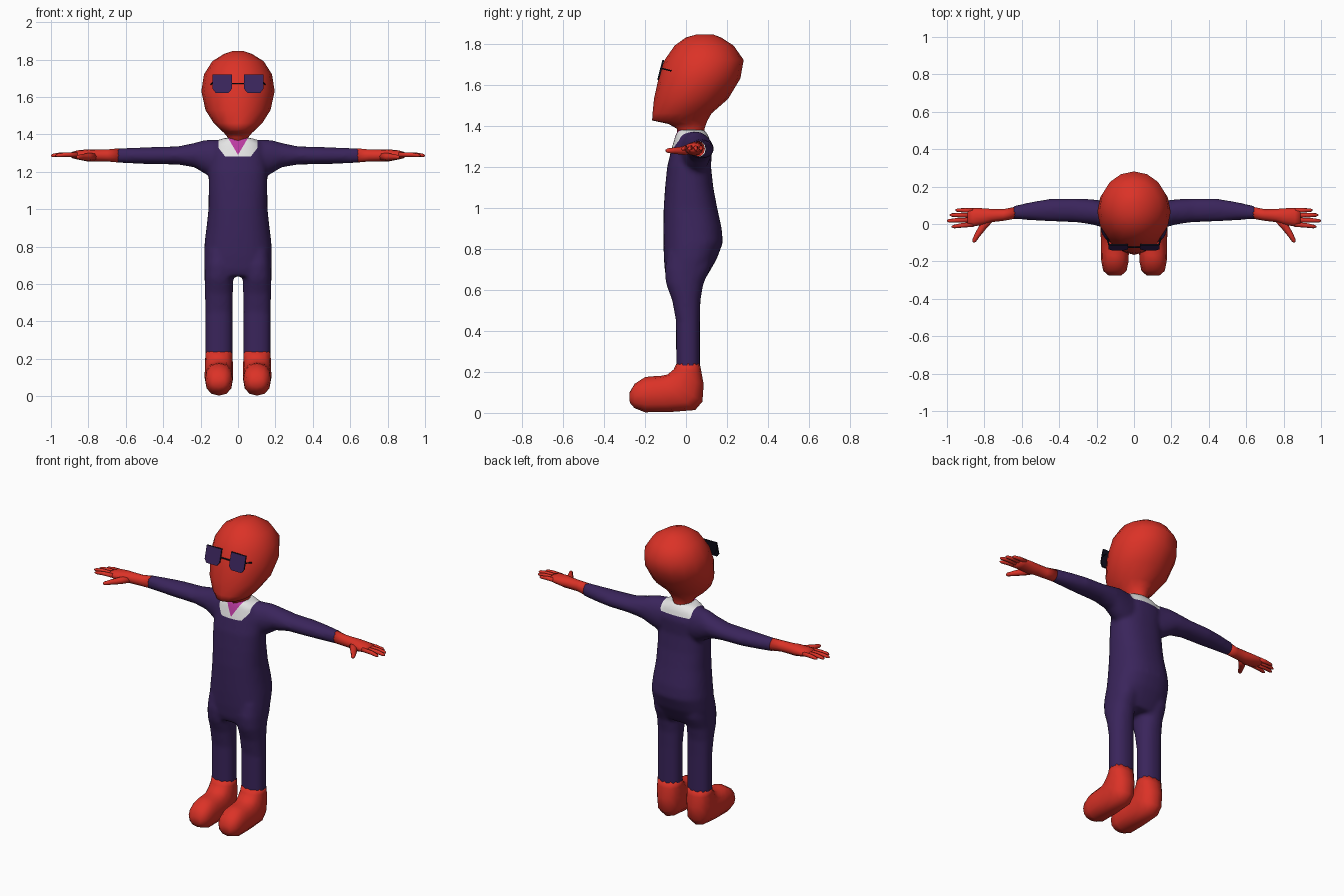
import bpy, bmesh, math
from mathutils import Vector as V

if "Cube" in bpy.data.objects:
    bpy.data.objects.remove(bpy.data.objects["Cube"])


def material(name, rgb):
    m = bpy.data.materials.new(name)
    m.diffuse_color = (*rgb, 1)
    m.use_nodes = True
    m.node_tree.nodes["Principled BSDF"].inputs["Base Color"].default_value = m.diffuse_color
    return m


RED = material("red skin", (0.71, 0.032, 0.02))
PURPLE = material("dark purple cloth", (0.042, 0.018, 0.105))
WHITE = material("white collar", (0.78, 0.78, 0.78))
MAGENTA = material("magenta shirt", (0.5, 0.045, 0.36))
BLACK = material("black frame", (0.006, 0.006, 0.015))


def ring(a, b, half, n=12, p=1.0):
    """Oval spanned by the end points a, b and a half-width vector."""
    a, b, half = V(a), V(b), V(half)
    mid, u = (a + b) / 2, (a - b) / 2
    f = lambda c: math.copysign(abs(c) ** p, c) if abs(c) > 1e-6 else 0
    return [mid + u * f(math.cos(t)) + half * f(math.sin(t))
            for t in (2 * math.pi * i / n for i in range(n))]


def loft(bm, rings):
    rows = [[bm.verts.new(c) for c in r] for r in rings]
    n = len(rows[0])
    for r, s in zip(rows, rows[1:]):
        for i in range(n):
            bm.faces.new((r[i], r[(i + 1) % n], s[(i + 1) % n], s[i]))
    bm.faces.new(rows[0])
    bm.faces.new(rows[-1])


def tube(bm, pts, radii, n=8):
    pts = [V(p) for p in pts]
    rings = []
    for i, (p, r) in enumerate(zip(pts, radii)):
        d = (pts[min(i + 1, len(pts) - 1)] - pts[max(i - 1, 0)]).normalized()
        u = d.cross(V((0, 0, 1))).normalized() * r
        rings.append(ring(p + u, p - u, d.cross(u), n))
    loft(bm, rings)


def finish(bm, name, mats, smooth=True):
    bmesh.ops.recalc_face_normals(bm, faces=bm.faces)
    for f in bm.faces:
        f.smooth = smooth
    me = bpy.data.meshes.new(name)
    bm.to_mesh(me)
    bm.free()
    for m in mats:
        me.materials.append(m)
    ob = bpy.data.objects.new(name, me)
    bpy.context.collection.objects.link(ob)
    return ob


def level(z, w, yf, yb, x=0, n=12, p=1.0):
    return ring((x, yf, z), (x, yb, z), (w, 0, 0), n, p)


# Suit: torso, sleeves and trouser legs fused into one smooth skin
bm = bmesh.new()
loft(bm, [level(*r, n=32, p=0.85) for r in (
    (1.38, .08, -.04, .09), (1.35, .13, -.052, .11), (1.29, .15, -.07, .128),
    (1.2, .157, -.092, .122), (1.1, .157, -.102, .133), (1.0, .158, -.109, .152),
    (.9, .169, -.11, .174), (.83, .178, -.11, .18), (.75, .182, -.108, .15),
    (.68, .18, -.102, .11), (.64, .17, -.09, .085))])
for s in (1, -1):
    loft(bm, [ring((s * x, yf, (lo + hi) / 2), (s * x, yb, (lo + hi) / 2),
                   (0, 0, (hi - lo) / 2), 24) for x, yf, yb, lo, hi in (
        (.05, -.03, .11, 1.16, 1.37), (.13, -.03, .12, 1.165, 1.372),
        (.18, -.015, .127, 1.19, 1.37), (.23, -.002, .133, 1.222, 1.355),
        (.32, .01, .136, 1.238, 1.336), (.45, .013, .135, 1.24, 1.332),
        (.55, .02, .118, 1.243, 1.329), (.67, .028, .09, 1.248, 1.325))])
    loft(bm, [level(*r, x=s * .102, n=24, p=0.9) for r in (
        (.78, .07, -.09, .13), (.7, .077, -.104, .118), (.63, .077, -.098, .085),
        (.55, .075, -.068, .071), (.45, .073, -.049, .068), (.2, .073, -.048, .068))])
suit = finish(bm, "suit", [PURPLE, WHITE, MAGENTA])
mod = suit.modifiers.new("fuse", 'REMESH')
mod.mode, mod.voxel_size, mod.use_smooth_shade = 'VOXEL', 0.011, True
mod = suit.modifiers.new("blend", 'SMOOTH')
mod.factor, mod.iterations = 0.5, 8
bpy.context.view_layer.update()
dg = bpy.context.evaluated_depsgraph_get()
fused = bpy.data.meshes.new_from_object(suit.evaluated_get(dg))
bm = bmesh.new()
bm.from_mesh(fused)
bpy.data.objects.remove(suit)


def cut(co, no, clear=False):
    bmesh.ops.bisect_plane(bm, geom=bm.verts[:] + bm.edges[:] + bm.faces[:],
                           plane_co=co, plane_no=no, clear_outer=clear)


# Trim cuffs and hems, then cut the collar outline and colour it
cut((0, 0, .232), (0, 0, -1), True)
cut((0, 0, 1.295), (0, -.2, 1))
for s in (1, -1):
    cut((s * .642, 0, 0), (s, 0, 0), True)
    cut((s * .105, 0, 0), (s, 0, 0))
    cut((s * .07, 0, 1.283), (s * -1.3, 0, 1))
    cut((0, 0, 1.29), (s * -1.7, 0, 1))
for f in bm.faces:
    c = f.calc_center_median()
    x = abs(c.x)
    f.material_index = 0
    if c.z > 1.295 + .2 * c.y and x < .105 and c.z > 1.283 + 1.3 * (x - .07):
        f.material_index = 2 if c.y < .02 and c.z > 1.29 + 1.7 * x else 1
finish(bm, "suit", [PURPLE, WHITE, MAGENTA])

# Head with neck
bm = bmesh.new()
loft(bm, [level(*r, n=16) for r in (
    (1.33, .055, -.045, .09), (1.385, .056, -.045, .09), (1.408, .075, -.085, .098),
    (1.425, .095, -.165, .105), (1.46, .13, -.163, .125), (1.53, .174, -.156, .205),
    (1.63, .196, -.134, .265), (1.72, .182, -.104, .281), (1.79, .138, -.055, .232),
    (1.83, .075, .0, .17), (1.845, .03, .055, .13))])
finish(bm, "head", [RED])

for s, side in ((1, "left"), (-1, "right")):
    # Hand: wrist and palm, four fingers, thumb
    bm = bmesh.new()
    loft(bm, [ring((s * x, y - ry, z), (s * x, y + ry, z), (0, 0, rz), 12)
              for x, y, ry, z, rz in (
        (.636, .06, .032, 1.287, .038), (.70, .048, .031, 1.287, .032),
        (.76, .045, .035, 1.287, .032), (.80, .04, .044, 1.287, .033),
        (.86, .036, .049, 1.29, .024), (.89, .035, .045, 1.289, .016))])
    for y0, tx, ty in ((.072, .955, .074), (.047, .985, .048),
                       (.022, 1.0, .017), (-.002, .975, -.014)):
        tube(bm, [(s * .86, y0, 1.291), (s * (tx - .05), (y0 + ty) / 2, 1.291),
                  (s * (tx - .012), ty, 1.287), (s * tx, ty, 1.285)],
             (.013, .012, .0095, .004))
    tube(bm, [(s * .765, .035, 1.283), (s * .805, -.01, 1.278),
              (s * .838, -.06, 1.278), (s * .855, -.09, 1.278),
              (s * .859, -.098, 1.278)], (.022, .021, .015, .011, .005))
    finish(bm, side + "_hand", [RED])

    # Foot: leg end bending forward into a rounded toe
    bm = bmesh.new()
    x = s * .102
    loft(bm, [ring((x, y1, z1), (x, y2, z2), (w, 0, 0), 12, .85)
              for y1, z1, y2, z2, w in (
        (-.047, .24, .067, .24, .072), (-.06, .212, .075, .2, .073),
        (-.09, .187, .086, .14, .075), (-.12, .181, .08, .055, .076),
        (-.15, .179, .045, .014, .076), (-.17, .178, -.08, .004, .075),
        (-.2, .174, -.2, .003, .073), (-.25, .142, -.252, .024, .062),
        (-.275, .1, -.274, .05, .035))])
    finish(bm, side + "_foot", [RED])

# Glasses: two tilted lens plates, bridge and short temples
bm = bmesh.new()
outline = ((.033, 1.72), (.135, 1.72), (.135, 1.642), (.12, 1.622),
           (.05, 1.622), (.033, 1.642))
for s in (1, -1):
    tilt = lambda px, pz, back: V((s * px, -.128 - .26 * (1.67 - pz) + back, pz))
    loft(bm, [[tilt(px, pz, b) for px, pz in outline] for b in (0, .009)])
    tube(bm, [(s * .13, -.123, 1.68), (s * .145, -.073, 1.667)], (.004, .004), 6)
tube(bm, [(-.036, -.123, 1.672), (.036, -.123, 1.672)], (.004, .004), 6)
bmesh.ops.recalc_face_normals(bm, faces=bm.faces)
for f in bm.faces:
    f.material_index = 1 if f.normal.y < -.8 and f.calc_area() > .005 else 0
finish(bm, "glasses", [BLACK, PURPLE], False)
